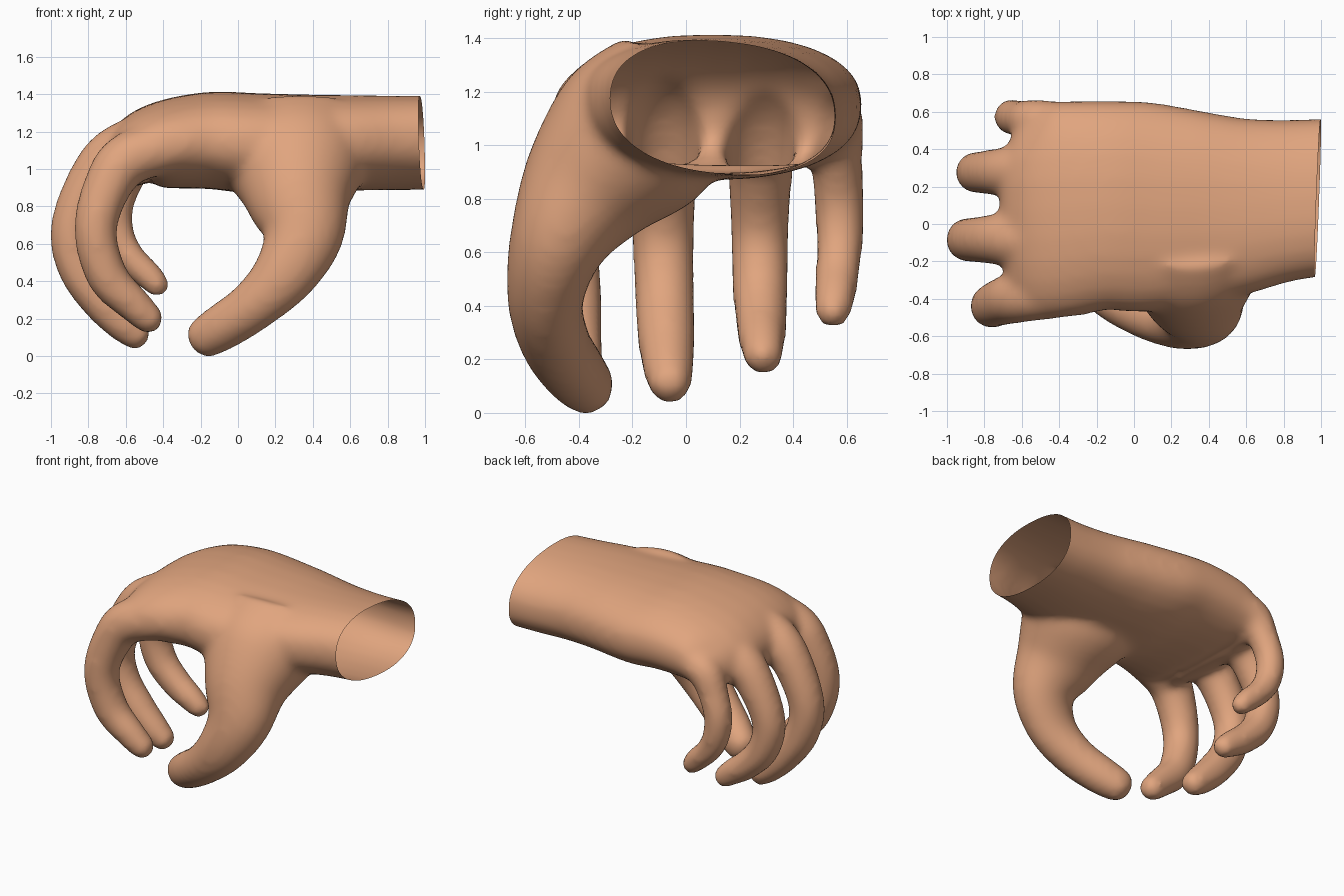
import bpy, bmesh, math
from mathutils import Vector

if "Cube" in bpy.data.objects:
    bpy.data.objects.remove(bpy.data.objects["Cube"])

SIDES = 28
bm = bmesh.new()


def spline(pts, steps=5):
    """Catmull-Rom through (x, y, z, half width, half depth) points."""
    p = [pts[0]] + pts + [pts[-1]]
    out = []
    for i in range(1, len(p) - 2):
        for s in range(steps):
            t = s / steps
            out.append([0.5 * (2 * b + (c - a) * t + (2 * a - 5 * b + 4 * c - d) * t * t
                               + (3 * b - a - 3 * c + d) * t ** 3)
                        for a, b, c, d in zip(p[i - 1], p[i], p[i + 1], p[i + 2])])
    return out + [list(pts[-1])]


def tube(pts, power=2.0, cap=0.9):
    """Closed tapered tube with a rounded far end."""
    path = spline(pts)
    n = len(path)
    rings = []
    for i, q in enumerate(path):
        c = Vector(q[:3])
        t = (Vector(path[min(i + 1, n - 1)][:3]) - Vector(path[max(i - 1, 0)][:3])).normalized()
        rings.append((c, t, q[3], q[4]))
    c, t, w, d = rings[-1]
    for k in range(1, 5):
        a = k * math.radians(19)
        rings.append((c + t * math.sin(a) * min(w, d) * cap, t, w * math.cos(a), d * math.cos(a)))
    loops = []
    for c, t, w, d in rings:
        side = (Vector((0, 1, 0)) - t * t.y).normalized()
        up = t.cross(side)
        loop = []
        for k in range(SIDES):
            a = 2 * math.pi * k / SIDES
            u, v = math.cos(a), math.sin(a)
            u = math.copysign(abs(u) ** (2 / power), u)
            v = math.copysign(abs(v) ** (2 / power), v)
            loop.append(bm.verts.new(c + side * u * w + up * v * d))
        loops.append(loop)
    for a, b in zip(loops, loops[1:]):
        for k in range(SIDES):
            j = (k + 1) % SIDES
            bm.faces.new((a[k], a[j], b[j], b[k]))
    bm.faces.new(loops[0][::-1])
    bm.faces.new(loops[-1])


# wrist and palm, bending down at the knuckles
tube([(1.15, .155, 1.165, .415, .247), (.8, .125, 1.16, .435, .25), (.5, .095, 1.16, .49, .257),
      (.1, .09, 1.16, .56, .268), (-.15, .10, 1.175, .56, .26), (-.4, .08, 1.15, .58, .235),
      (-.54, .07, 1.10, .575, .195), (-.61, .065, 1.02, .55, .13)], power=2.3, cap=.45)
# the wrist section leans, higher on the thumb side; the little-finger knuckle sits back
for v in bm.verts:
    lean = min(max((v.co.x - .35) / .5, 0), 1)
    v.co.z -= .08 * lean * (v.co.y - .15)
    if v.co.x < -.4 and v.co.y > .3:
        v.co.x += .25 * (v.co.y - .3) * min((-.4 - v.co.x) / .2, 1)


# fingers: (x, z, radius) along each curl, y drifting from base through middle to tip
def finger(y0, y1, y2, pts):
    m = (len(pts) - 1) / 2
    ys = [y0 + (y1 - y0) * i / m if i <= m else y1 + (y2 - y1) * (i - m) / m for i in range(len(pts))]
    tube([(x, y, z, r + .004, r + .004) for y, (x, z, r) in zip(ys, pts)])


finger(-.35, -.44, -.39, [(-.25, 1.17, .13), (-.57, 1.085, .14), (-.69, .945, .127), (-.762, .70, .112),
                          (-.70, .45, .108), (-.565, .305, .093), (-.475, .22, .08)])
finger(-.08, -.085, -.06, [(-.42, 1.21, .13), (-.65, 1.11, .14), (-.79, .95, .125), (-.888, .70, .113),
                           (-.85, .49, .11), (-.73, .315, .106), (-.62, .20, .095), (-.545, .135, .08)])
finger(.28, .275, .288, [(-.42, 1.2, .13), (-.62, 1.09, .135), (-.75, .935, .12), (-.845, .70, .106),
                         (-.80, .50, .102), (-.68, .365, .094), (-.57, .285, .084), (-.505, .235, .072)])
finger(.54, .578, .548, [(-.38, 1.14, .11), (-.53, 1.09, .11), (-.605, .96, .095), (-.655, .80, .09),
                         (-.635, .65, .085), (-.57, .54, .08), (-.48, .455, .075), (-.43, .40, .065)])

# thumb, with a broad fleshy base spreading into the palm
tube([(.30, -.03, 1.2, .30, .44), (.31, -.20, 1.05, .33, .39), (.325, -.365, .865, .262, .29),
      (.345, -.482, .655, .183, .216), (.24, -.525, .45, .144, .17), (.08, -.49, .29, .132, .138),
      (-.08, -.42, .18, .122, .128), (-.172, -.37, .125, .107, .115)])

bmesh.ops.recalc_face_normals(bm, faces=bm.faces)
mesh = bpy.data.meshes.new("hand")
bm.to_mesh(mesh)
bm.free()
hand = bpy.data.objects.new("hand", mesh)
bpy.context.collection.objects.link(hand)
bpy.context.view_layer.objects.active = hand
hand.select_set(True)

# fuse the parts into one skin and soften the joins
rm = hand.modifiers.new("fuse", 'REMESH')
rm.mode = 'VOXEL'
rm.voxel_size = 0.022
sm = hand.modifiers.new("soften", 'SMOOTH')
sm.factor = 0.5
sm.iterations = 18
bpy.ops.object.modifier_apply(modifier="fuse")
bpy.ops.object.modifier_apply(modifier="soften")

# open, slightly slanted wrist end
bm = bmesh.new()
bm.from_mesh(hand.data)
bmesh.ops.bisect_plane(bm, geom=bm.verts[:] + bm.edges[:] + bm.faces[:], plane_co=(.983, .15, 1.15),
                       plane_no=Vector((1, -.035, .03)).normalized(), clear_outer=True)
for f in bm.faces:
    f.smooth = True
# rest the thumb tip on the ground
low = min(v.co.z for v in bm.verts)
bmesh.ops.translate(bm, verts=bm.verts, vec=(0, 0, -low))
bm.to_mesh(hand.data)
bm.free()

skin = bpy.data.materials.new("skin tan")
skin.diffuse_color = (.75, .375, .21, 1)
skin.use_nodes = True
skin.node_tree.nodes["Principled BSDF"].inputs["Base Color"].default_value = skin.diffuse_color
hand.data.materials.clear()
hand.data.materials.append(skin)
